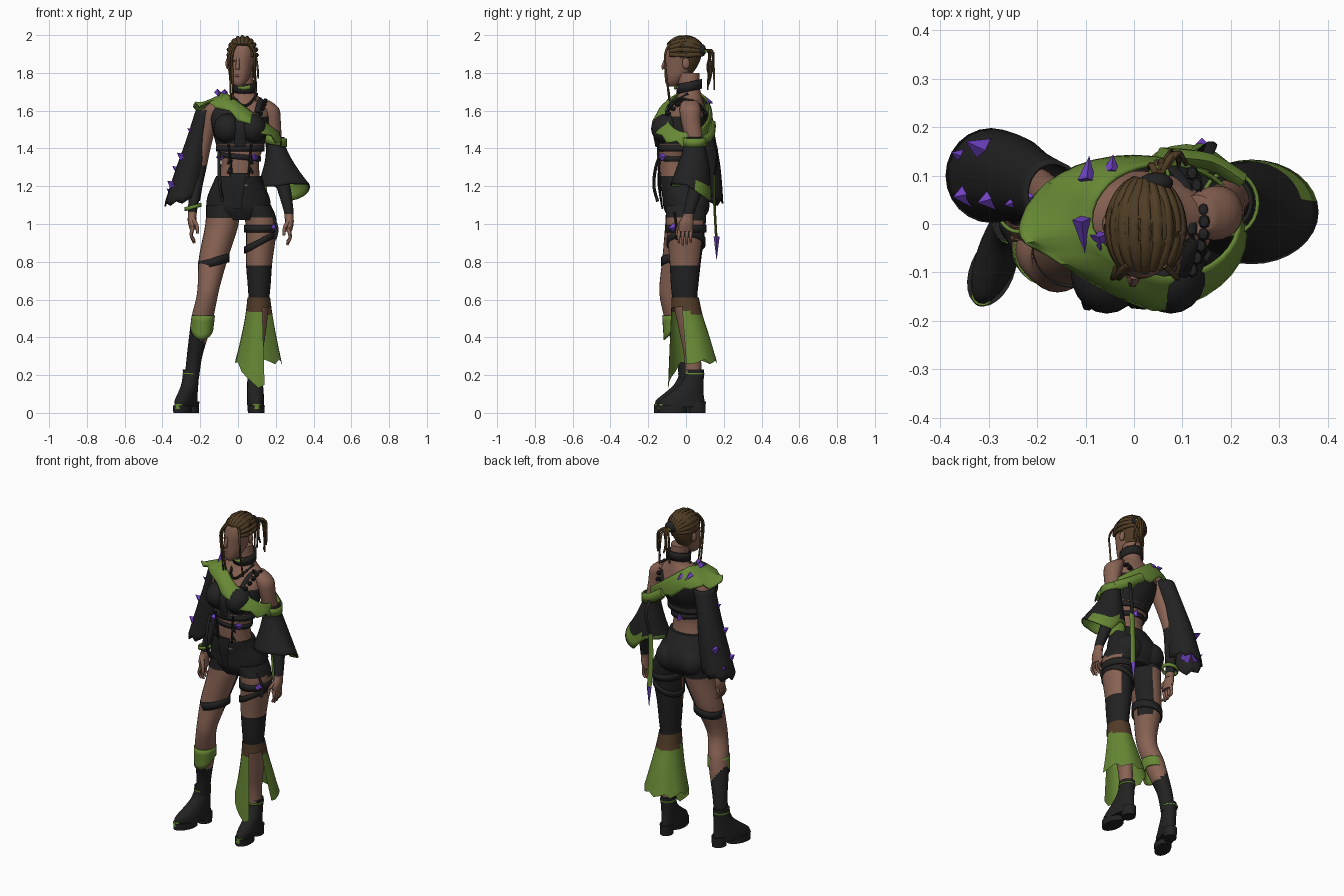
import bpy, bmesh, math, random
from mathutils import Vector, Matrix
random.seed(4)

def material(name, r, g, b):
    m = bpy.data.materials.new(name)
    m.diffuse_color = (r, g, b, 1)
    return m

SKIN = material("skin", .25, .125, .088)
BLACK = material("black_cloth", .016, .016, .017)
GREEN = material("green_cloth", .135, .245, .035)
HAIR = material("brown_hair", .08, .047, .018)
BROWN = material("dark_brown_cloth", .085, .045, .022)
PURPLE = material("purple_crystal", .16, .055, .55)
LIPS = material("lips", .2, .08, .06)

def finish(name, bm, mats, thick=0, angle=40):
    bmesh.ops.recalc_face_normals(bm, faces=bm.faces)
    me = bpy.data.meshes.new(name)
    bm.to_mesh(me)
    bm.free()
    for m in mats:
        me.materials.append(m)
    for p in me.polygons:
        p.use_smooth = True
    me.set_sharp_from_angle(angle=math.radians(angle))
    ob = bpy.data.objects.new(name, me)
    bpy.context.collection.objects.link(ob)
    if thick:
        s = ob.modifiers.new("thickness", 'SOLIDIFY')
        s.thickness, s.offset = thick, -1
        s.material_offset = 1 if len(mats) > 1 else 0
    return ob

def spline(pts, sub):
    """Catmull-Rom through tuples of any length."""
    out = []
    for i in range(len(pts) - 1):
        a, b, c, d = (pts[max(0, min(len(pts) - 1, i + k))] for k in (-1, 0, 1, 2))
        for s in range(sub):
            t = s / sub
            out.append(tuple(.5 * (2*q + (r - p)*t + (2*p - 5*q + 4*r - u)*t*t + (3*q - p - 3*r + u)*t**3)
                             for p, q, r, u in zip(a, b, c, d)))
    return out + [tuple(pts[-1])]

def loft(name, rings, mats, rule=None, n=24, sub=4, rot=0, warp=None, caps=True, thick=0):
    """Skin horizontal ellipses (x, y, z, rx, ry); rule(point, angle) gives a material or None for a gap."""
    bm = bmesh.new()
    rs = spline(rings, sub)
    loops = []
    for k, (x, y, z, rx, ry) in enumerate(rs):
        loop = []
        for i in range(n):
            a = 2 * math.pi * i / n
            u, v = rx * math.cos(a), ry * math.sin(a)
            p = Vector((x + u*math.cos(rot) - v*math.sin(rot), y + u*math.sin(rot) + v*math.cos(rot), z))
            loop.append(bm.verts.new(warp(p, k / (len(rs) - 1), i) if warp else p))
        loops.append(loop)
    for lo, hi in zip(loops, loops[1:]):
        for i in range(n):
            vs = [lo[i], lo[(i+1) % n], hi[(i+1) % n], hi[i]]
            m = rule(sum((v.co for v in vs), Vector()) / 4, (i + .5) * 360 / n) if rule else 0
            if m is not None:
                bm.faces.new(vs).material_index = m
    if caps:
        for l in (loops[0], loops[-1]):
            f = bm.faces.new(l)
            f.material_index = (rule(f.calc_center_median(), 0) or 0) if rule else 0
    return finish(name, bm, mats, thick)

def cord(name, pts, r, mat, taper=1, n=6, sub=4, flat=1):
    """Round or flat cord swept along a path."""
    bm = bmesh.new()
    ps = [Vector(p) for p in spline(pts, sub)]
    loops = []
    for k, p in enumerate(ps):
        t = (ps[min(k+1, len(ps)-1)] - ps[max(k-1, 0)]).normalized()
        u = t.cross(Vector((.1, 1, .05))).normalized()
        v = t.cross(u)
        w = r * (1 + (taper - 1) * k / (len(ps) - 1))
        loops.append([bm.verts.new(p + u*w*math.cos(6.2832*i/n) + v*w*flat*math.sin(6.2832*i/n)) for i in range(n)])
    for a, b in zip(loops, loops[1:]):
        for i in range(n):
            bm.faces.new([a[i], a[(i+1) % n], b[(i+1) % n], b[i]])
    bm.faces.new(loops[0])
    bm.faces.new(loops[-1])
    return finish(name, bm, [mat], angle=60)

def ball(name, c, r, mat, seg=20):
    bm = bmesh.new()
    bmesh.ops.create_uvsphere(bm, u_segments=seg, v_segments=seg // 2, radius=1,
                              matrix=Matrix.Translation(c) @ Matrix.Diagonal((*r, 1)))
    return finish(name, bm, [mat])

def shard(c, d, length=.06, r=.017):
    bm = bmesh.new()
    q = Vector(d).to_track_quat('Z', 'Y').to_matrix().to_4x4()
    bmesh.ops.create_cone(bm, segments=4, radius1=r, radius2=0, depth=length, cap_ends=True,
                          matrix=Matrix.Translation(c) @ q)
    finish("crystal_shard", bm, [PURPLE], angle=5)

def band(name, x, y, z, rx, ry, h, mat, tilt=0, tilty=0):
    w = lambda p, t, i: p + Vector((0, 0, tilt * (p.x - x) + tilty * (p.y - y)))
    return loft(name, [(x, y, z - h/2, rx, ry), (x, y, z + h/2, rx, ry)], [mat], sub=1, warp=w, caps=False, thick=.008)

# Torso, neck and cropped top
def top_rule(p, a):
    edge = 1.63 if p.x < -.03 and p.y < 0 else 1.57
    return 1 if 1.415 < p.z < edge else 0
loft("torso", [(.005, -.045, 1.2, .115, .09), (.012, -.06, 1.33, .1, .085), (.012, -.045, 1.42, .128, .1),
     (.01, -.02, 1.5, .145, .115), (.012, .005, 1.58, .155, .105), (.02, .015, 1.64, .13, .08),
     (.032, .02, 1.685, .068, .062), (.034, .018, 1.72, .054, .056), (.028, .014, 1.8, .05, .058)],
     [SKIN, BLACK], top_rule, n=32, sub=6)
for s in (-1, 1):
    ball("bust_cup", (.01 + s*.066, -.1, 1.505), (.075, .085, .08), BLACK)
cord("bust_strap", [(.1, -.105, 1.59), (.112, -.07, 1.635), (.12, -.02, 1.66), (.11, .07, 1.63), (.08, .115, 1.54)], .014, BLACK, flat=.6)
cord("top_centre_seam", [(.01, -.15, 1.56), (.01, -.165, 1.5), (.01, -.15, 1.41)], .03, BLACK, flat=.4)

# Shorts, belts and lacing
loft("shorts", [(.005, 0, 1.02, .13, .085), (.003, 0, 1.08, .168, .117), (.002, -.005, 1.14, .165, .12),
     (0, -.025, 1.2, .14, .11), (.005, -.045, 1.255, .12, .097)], [BLACK], n=32)
for s in (-1, 1):
    ball("buttock", (s*.075, .045, 1.1), (.085, .08, .085), BLACK)
    cord("waist_lace", [(.01 + s*.045, -.14, 1.25), (.012 + s*.05, -.145, 1.32), (.01 + s*.06, -.15, 1.42)], .006, BLACK)
    for z in (1.28, 1.33):
        cord("lace_tab", [(.012 + s*.05, -.146, z + .012), (.012 + s*.068, -.137, z - .012)], .013, BLACK, taper=.4, flat=.5, sub=1)
cord("shorts_front_panel", [(0, -.14, 1.27), (0, -.142, 1.2), (0, -.125, 1.08)], .05, BLACK, taper=.35, flat=.2)
band("rib_belt", .012, -.047, 1.4, .128, .104, .03, BLACK)
band("waist_belt", .012, -.056, 1.355, .111, .095, .028, BLACK, -.1)
for x, y in ((.09, -.135), (.02, .045), (-.1, -.115)):
    shard((x, y, 1.36), (x, y * 2, .1), .035, .024)
cord("hip_chain", [(-.1, -.13, 1.38), (-.1, -.16, 1.3), (-.095, -.17, 1.2), (-.08, -.15, 1.12)], .009, BLACK)

# Legs
def leg_rule(side):
    def f(p, a):
        inner = 60 < a < 200 if side > 0 else a < 75
        if p.z > 1.03 - .12*(p.y + .03) or (inner and p.z > .77):
            return 1
        if side > 0:
            return 1 if .57 < p.z < .78 else 0
        return 1 if p.z < .40 - 1.3*(p.x + .2) else 0
    return f
loft("right_leg", [(-.085, 0, 1.1, .085, .105), (-.085, -.01, 1.0, .088, .1), (-.13, -.04, .82, .077, .085),
     (-.153, -.075, .68, .06, .065), (-.165, -.078, .61, .056, .06), (-.185, -.055, .52, .058, .064),
     (-.203, -.035, .43, .053, .06), (-.23, -.005, .3, .041, .047), (-.245, .005, .18, .038, .043)],
     [SKIN, BLACK], leg_rule(-1), sub=8)
loft("left_leg", [(.09, 0, 1.1, .085, .108), (.123, 0, 1.0, .083, .104), (.112, -.004, .8, .07, .083),
     (.112, -.007, .68, .061, .073), (.11, -.005, .6, .055, .066), (.1, .02, .45, .05, .06),
     (.092, .035, .3, .038, .045), (.09, .04, .18, .038, .044)], [SKIN, BLACK], leg_rule(1), sub=8)
band("right_thigh_strap", -.128, -.04, .8, .084, .092, .045, BLACK, .25)
band("left_thigh_strap", .121, 0, .975, .088, .108, .04, BLACK)
band("left_thigh_cross_strap", .118, 0, .905, .086, .104, .035, BLACK, .5)
cord("thigh_hanger", [(.17, -.06, 1.06), (.2, -.05, .98), (.19, -.05, .92)], .014, BLACK, flat=.5)
shard((.19, -.075, .98), (.5, -.8, -.1), .05, .032)
loft("knee_guard", [(-.191, -.05, .455, .062, .068), (-.184, -.058, .515, .062, .068)], [GREEN], caps=False, thick=.008,
     warp=lambda p, t, i: p + Vector((0, 0, -(1 - t) * max(0, -.05 - p.y))))

# Flared split legging
def flare_warp(p, t, i):
    k = 1 - t
    front = max(0, -(p.y - .02)) * max(0, min(1, (p.x + .03) / .1))
    return p + Vector((0, 0, -k*k*1.1*front + k*k*.012*(i % 3 - 1)))
loft("flared_legging", [(.108, .035, .27, .125, .13), (.11, .02, .4, .095, .107), (.111, .004, .52, .072, .084),
     (.11, -.004, .61, .06, .072)], [GREEN, BROWN], lambda p, a: None if 285 < a < 338 and p.z < .56 else (1 if p.z > .53 else 0),
     caps=False, warp=flare_warp, sub=5)

# Heeled boots
def boot(side, x, y, yaw):
    r = math.radians(yaw)
    fx, fy = math.sin(r), -math.cos(r)
    def part(name, rows, mat, sub=3):
        loft(name, [(x + fx*f, y + fy*f, z, w, l) for f, z, l, w in rows], [mat], rot=r, sub=sub)
    part(side + "_boot_upper", [(.065, .03, .12, .044), (.065, .065, .118, .045), (.045, .1, .093, .044),
         (.015, .15, .062, .042), (0, .2, .05, .041), (0, .23, .049, .042)], BLACK)
    part(side + "_boot_sole", [(.115, 0, .075, .044), (.115, .04, .077, .046)], BLACK, 1)
    part(side + "_boot_heel", [(-.015, 0, .043, .036), (-.015, .06, .045, .039)], BLACK, 1)
    part(side + "_boot_toe_cap", [(.172, .02, .021, .02), (.17, .048, .021, .022)], GREEN, 1)
    band(side + "_ankle_ring", x, y, .207, .045, .053, .009, GREEN)
boot("right", -.25, .01, -22)
boot("left", .09, .045, 3)

# Arms and hands
loft("left_arm", [(.13, .02, 1.655, .035, .04), (.165, .022, 1.61, .053, .056), (.183, .028, 1.53, .044, .051),
     (.195, .05, 1.42, .039, .045), (.215, .075, 1.31, .038, .041), (.24, .055, 1.2, .037, .04),
     (.268, .018, 1.07, .026, .03), (.27, .01, 1.03, .023, .029)], [SKIN, BLACK], lambda p, a: 1 if 1.05 < p.z < 1.36 else 0)
loft("right_arm", [(-.09, .025, 1.655, .035, .04), (-.13, .03, 1.61, .05, .055), (-.155, .04, 1.52, .042, .048),
     (-.18, .06, 1.41, .037, .043), (-.2, .075, 1.31, .036, .04), (-.22, .06, 1.21, .034, .038),
     (-.24, .03, 1.08, .025, .029), (-.242, .02, 1.04, .023, .028)], [SKIN, BLACK], lambda p, a: 1 if 1.06 < p.z < 1.3 else 0)
def hand(side, x, y, z, s):
    loft(side + "_palm", [(x, y, z + .03, .021, .027), (x, y - .008, z - .01, .023, .038), (x - s*.006, y - .014, z - .055, .019, .04)], [SKIN], n=14)
    for k in range(4):
        fy = y - .045 + k*.021
        cord(side + "_finger", [(x - s*.004, fy, z - .045), (x + s*.004, fy - .004, z - .085),
             (x - s*.012, fy - .002, z - .13 + .012*abs(k - 1.3))], .011, SKIN, taper=.6)
    cord(side + "_thumb", [(x - s*.005, y - .03, z), (x - s*.024, y - .052, z - .035), (x - s*.03, y - .058, z - .075)], .013, SKIN, taper=.6)
hand("left", .272, .01, 1.015, 1)
hand("right", -.243, .02, 1.025, -1)
band("right_wristlet", -.238, .03, 1.09, .038, .042, .02, GREEN, .3)

# Bell sleeves, green lining and turned-out back hem on the left one
loft("right_sleeve", [(-.295, .1, 1.12, .094, .098), (-.25, .095, 1.3, .078, .088), (-.21, .08, 1.46, .06, .075),
     (-.165, .06, 1.6, .06, .07)], [BLACK], caps=False, thick=.008,
     warp=lambda p, t, i: p + Vector((0, 0, (1 - t)**2 * (.15*(p.x + .295) + .012*(i % 3 - 1)))))
def sleeve_warp(p, t, i):
    return p + Vector((0, 0, -(1 - t)**2 * .7*max(-.02, p.y - .02) * max(0, min(1, (p.x - .2) / .07))))
loft("left_sleeve", [(.243, .025, 1.2, .138, .108), (.222, .04, 1.31, .085, .085), (.205, .045, 1.4, .052, .06),
     (.197, .045, 1.46, .048, .055)], [BLACK, GREEN], lambda p, a: 1 if p.z < 1.215 and p.y > .05 else 0,
     caps=False, thick=.008, warp=sleeve_warp, n=32)
band("left_sleeve_rim", .198, .043, 1.44, .053, .061, .045, GREEN, -.2)
for x, y, z, r in ((-.3, .05, 1.36, .035), (-.35, .06, 1.21, .04), (-.245, .045, 1.49, .028), (-.325, .16, 1.29, .03), (-.355, .14, 1.17, .03)):
    shard((x, y, z), (-.6, (y - .09) * 4, .45), .06, r)

# Off-shoulder shawl, jagged lower edge, high over one shoulder
def shawl_warp(p, t, i):
    y = p.y * max(.5, min(1, 1 - 2.2*(.05 - p.x))) if p.y < 0 else p.y
    lo = min(1.635, 1.56 - .58*p.x) - (.03 if p.y > 0 else 0)
    hi = min(1.65 - .75*p.x, 1.7 + .4*(p.x + .08))
    return Vector((p.x, y, lo + (hi - lo)*t + (1 - t)**3 * .014*(i % 3 - 1)))
loft("shawl", [(-.002, -.022, 0, .236, .165), (.02, -.012, .5, .21, .152), (.065, .008, 1, .155, .12)],
     [GREEN], n=36, caps=False, thick=.008, warp=shawl_warp, sub=3)
cord("shawl_back_knot", [(.22, .09, 1.44), (.15, .13, 1.47), (.06, .14, 1.53)], .028, GREEN, flat=.7)
for x, y, z, l in ((-.105, -.025, 1.685, .075), (-.07, -.04, 1.69, .04), (-.095, .115, 1.655, .055), (-.045, .125, 1.645, .04)):
    shard((x, y, z), (.1, -1 if y < 0 else 1, -.35), l, .019)

# Hanging back strap
cord("back_strap_cord", [(.15, .14, 1.46), (.16, .165, 1.38), (.14, .15, 1.25)], .012, BLACK, flat=.5)
cord("back_strap", [(.14, .15, 1.26), (.135, .15, 1.12), (.14, .16, .93)], .017, GREEN, flat=.4)
shard((.14, .162, .87), (0, 0, -1), .13, .016)

# Choker, necklace and shoulder strap beads
band("choker", .034, .018, 1.728, .067, .068, .05, BLACK, 0, .2)
cord("choker_charm", [(.0, -.047, 1.725), (.034, -.058, 1.72), (.065, -.047, 1.725)], .009, GREEN, flat=.6)
cord("necklace", [(-.03, .01, 1.69), (.0, -.07, 1.645), (.035, -.09, 1.625), (.07, -.07, 1.645), (.1, .01, 1.69)], .007, BLACK)
for k in range(9):
    a = math.pi * k / 8
    ball("strap_bead", (.12 + .025*math.sin(a), .105 - .2*k/8, 1.585 + .068*math.sin(a)), (.013, .016, .013), BLACK, 8)

# Head and face
def head_rule(p, a):
    return 1 if p.z > 1.945 or (p.z > 1.785 and p.y > -.02 + .5*(1.87 - p.z)) else 0
loft("head", [(.003, -.072, 1.728, .018, .022), (.004, -.066, 1.745, .037, .042), (.008, -.045, 1.785, .056, .068),
     (.013, -.025, 1.84, .067, .088), (.018, -.013, 1.9, .075, .097), (.022, -.008, 1.95, .068, .086),
     (.024, -.005, 1.98, .045, .058), (.024, -.005, 1.99, .015, .02)], [SKIN, HAIR], head_rule, n=32, sub=5)
cord("nose", [(.0, -.106, 1.875), (-.002, -.12, 1.835), (-.002, -.115, 1.822)], .009, SKIN, taper=1.4)
ball("mouth", (.002, -.107, 1.785), (.02, .008, .008), LIPS, 12)
for s in (-1, 1):
    ball("eye", (.006 + s*.029, -.101, 1.863), (.011, .005, .004), BROWN, 10)
    ball("ear", (.016 + s*.072, .0, 1.85), (.01, .02, .03), SKIN, 12)

# Cornrows gathered into a tail of braids
for k in range(11):
    a = math.radians(-95 + 19*k)
    pts = []
    for j in range(8):
        t = math.radians(30 + 10*abs(math.sin(a)) + 18*j)
        pts.append((.024 + .074*math.sin(t)*math.sin(a), -.008 - .1*math.cos(t), 1.902 + .086*math.sin(t)*math.cos(a)))
    cord("cornrow", pts, .0125, HAIR, sub=3)
ball("hair_knot", (.045, .085, 1.92), (.037, .022, .032), BLACK, 14)
band("hair_tie", .052, .103, 1.915, .022, .018, .014, GREEN)
for k in range(6):
    d = .01 * (k - 2.5)
    cord("tail_braid", [(.05, .095, 1.915), (.062 + d, .12 + .005*k, 1.915 - .01*(k % 2)),
         (.068 + 1.4*d, .13 + random.uniform(-.02, .02), 1.83), (.07 + 1.5*d, .12 + random.uniform(-.01, .04), 1.71 + .03*(k % 3))], .008, HAIR, taper=.6)
for x, z in ((-.042, 1.62), (-.03, 1.66), (.088, 1.65)):
    cord("front_braid", [(x*.6 + .01, -.085, 1.955), (x, -.11, 1.9), (x, -.105, 1.8), (x + .006, -.085, z)], .007, HAIR, taper=.7)
